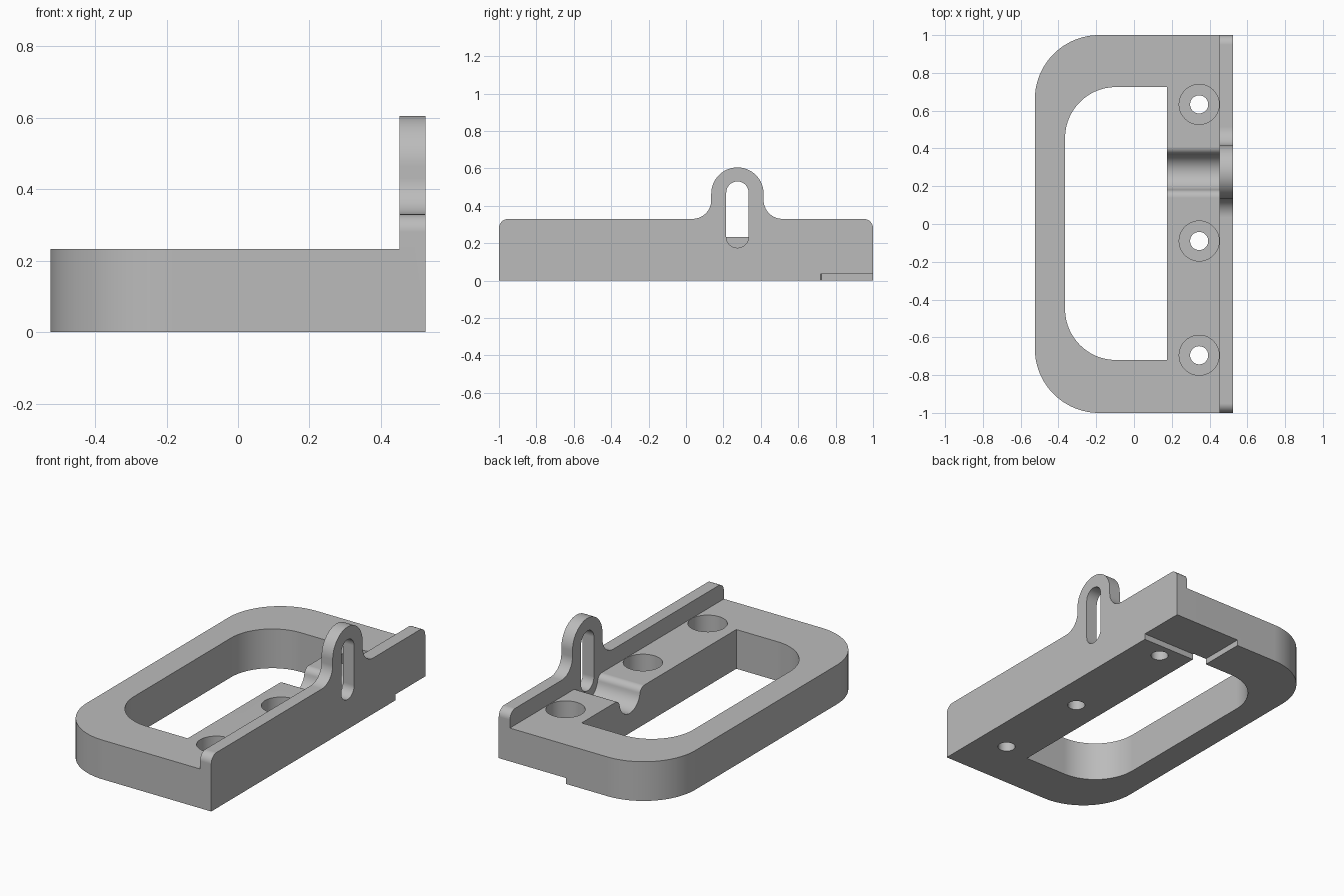
import bpy, bmesh
from math import cos, sin, radians

old = bpy.data.objects.get("Cube")
if old:
    bpy.data.objects.remove(old, do_unlink=True)

# Single plain grey
GREY = (0.5, 0.5, 0.5, 1)
grey = bpy.data.materials.new("plain grey")
grey.use_nodes = True
grey.diffuse_color = GREY
grey.node_tree.nodes["Principled BSDF"].inputs["Base Color"].default_value = GREY


def arc(cu, cv, r, start, end, steps=16):
    angles = [radians(start + (end - start) * i / steps) for i in range(steps + 1)]
    return [(cu + r * cos(a), cv + r * sin(a)) for a in angles]


def prism(name, outline, axis, low, high):
    """Extrude a 2D outline: (x, y) along z, or (y, z) along x."""
    bm = bmesh.new()
    place = (lambda u, v: (u, v, low)) if axis == "z" else (lambda u, v: (low, u, v))
    face = bm.faces.new([bm.verts.new(place(u, v)) for u, v in outline])
    top = bmesh.ops.extrude_face_region(bm, geom=[face])["geom"]
    shift = (0, 0, high - low) if axis == "z" else (high - low, 0, 0)
    bmesh.ops.translate(bm, vec=shift, verts=[g for g in top if isinstance(g, bmesh.types.BMVert)])
    bmesh.ops.recalc_face_normals(bm, faces=bm.faces)
    mesh = bpy.data.meshes.new(name)
    bm.to_mesh(mesh)
    bm.free()
    mesh.materials.append(grey)
    obj = bpy.data.objects.new(name, mesh)
    bpy.context.collection.objects.link(obj)
    return obj


def d_shape(x0, x1, y0, y1, r):
    """Rectangle with both corners on the -x side rounded."""
    return ([(x1, y0), (x1, y1)] + arc(x0 + r, y1 - r, r, 90, 180, 24)
            + arc(x0 + r, y0 + r, r, 180, 270, 24))


def combine(body, tool, operation):
    bpy.context.view_layer.objects.active = body
    mod = body.modifiers.new(operation, "BOOLEAN")
    mod.operation, mod.solver, mod.object = operation, "EXACT", tool
    bpy.ops.object.modifier_apply(modifier=mod.name)
    bpy.data.objects.remove(tool, do_unlink=True)


TOP, PLATE_X, SIDE = 0.232, 0.452, 0.525
TAB_Y = 0.275

# Rounded frame
body = prism("bracket_body", d_shape(-SIDE, 0.49, -1, 1, 0.34), "z", 0, TOP)

# Upright plate with a rounded tab and filleted shoulders
plate = ([(-1, 0), (1, 0)] + arc(0.95, 0.28, 0.05, 0, 90, 8)
         + arc(TAB_Y + 0.24, 0.43, 0.1, 270, 180)
         + arc(TAB_Y, 0.465, 0.14, 0, 180, 32)
         + arc(TAB_Y - 0.24, 0.43, 0.1, 0, -90)
         + arc(-0.95, 0.28, 0.05, 90, 180, 8))
combine(body, prism("upright_plate", plate, "x", PLATE_X, SIDE), "UNION")

# Central window
window = d_shape(-0.365, 0.175, -0.72, 0.725, 0.27)
combine(body, prism("window_cutter", window, "z", -0.1, 0.5), "DIFFERENCE")

# Smooth channel across the bar, behind the tab
lip, bowl, half = 0.041, 0.0957, 0.135
channel = (arc(TAB_Y - half, TOP - lip, lip, 90, 9, 10)
           + arc(TAB_Y, 0.117 + bowl, bowl, 189, 351, 24)[1:-1]
           + arc(TAB_Y + half, TOP - lip, lip, 171, 90, 10)
           + [(TAB_Y + half, 0.4), (TAB_Y - half, 0.4)])
combine(body, prism("channel_cutter", channel, "x", 0.1, PLATE_X), "DIFFERENCE")

# Counterbored screw holes
for y in (0.633, -0.09, -0.695):
    for radius, floor in ((0.106, 0.09), (0.048, -0.1)):
        circle = arc(0.345, y, radius, 0, 360, 40)[:-1]
        combine(body, prism("hole_cutter", circle, "z", floor, 0.4), "DIFFERENCE")

# Slot through the tab
slot = arc(TAB_Y, 0.47, 0.06, 0, 180) + arc(TAB_Y, 0.235, 0.06, 180, 360)
combine(body, prism("slot_cutter", slot, "x", 0.4, 0.6), "DIFFERENCE")

# Shallow recess under the back corner
recess = [(0.085, 0.72), (0.6, 0.72), (0.6, 1.1), (0.085, 1.1)]
combine(body, prism("recess_cutter", recess, "z", -0.1, 0.035), "DIFFERENCE")

# Smooth curved walls, crisp edges
bpy.ops.object.select_all(action="DESELECT")
body.select_set(True)
bpy.context.view_layer.objects.active = body
bpy.ops.object.shade_smooth_by_angle(angle=radians(30))
normals = body.modifiers.new("flat_face_normals", "WEIGHTED_NORMAL")
normals.keep_sharp = True
